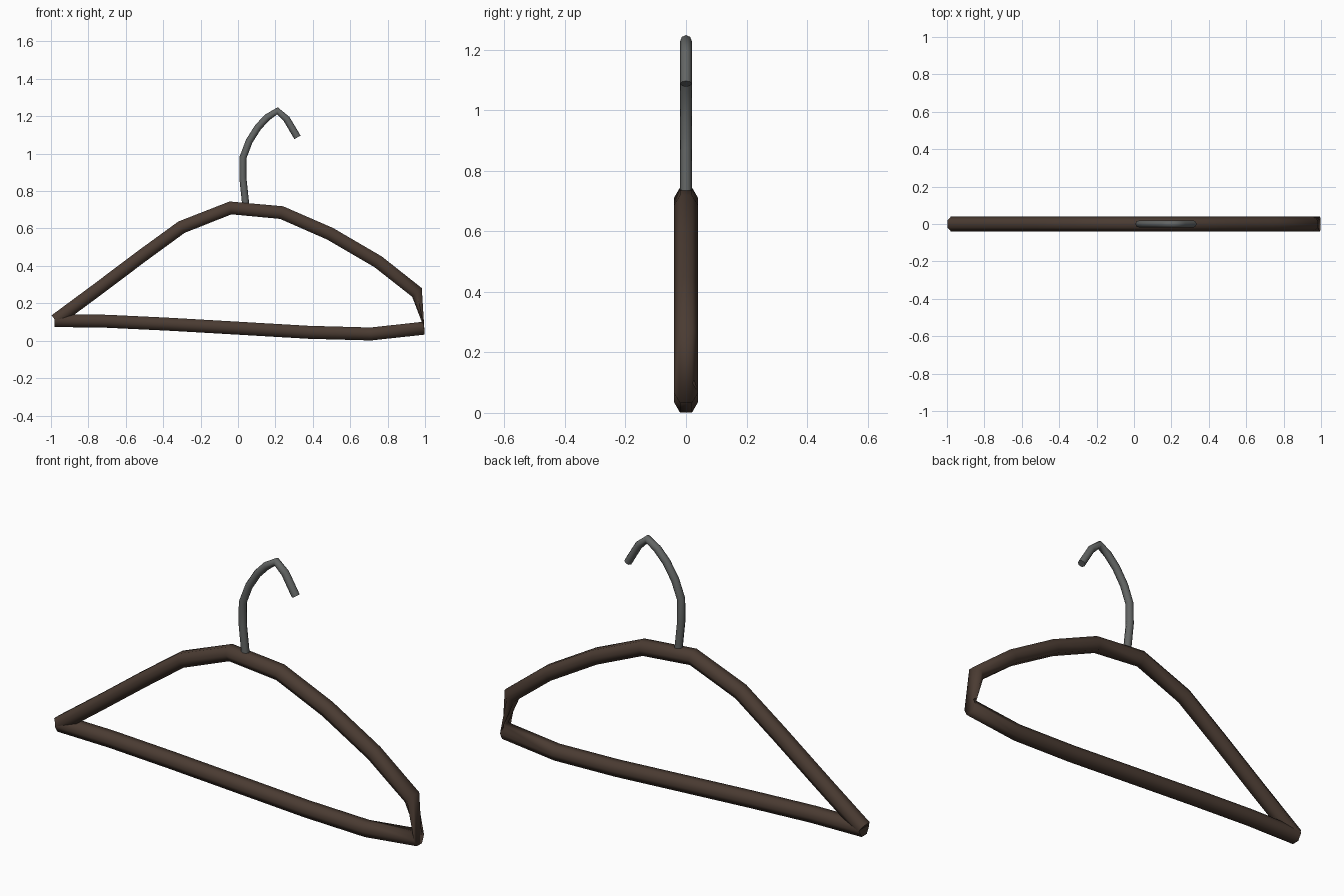
import bpy, bmesh, math
from mathutils import Vector

if "Cube" in bpy.data.objects:
    bpy.data.objects.remove(bpy.data.objects["Cube"])


def material(name, rgb):
    m = bpy.data.materials.new(name)
    m.diffuse_color = (*rgb, 1)
    m.use_nodes = True
    m.node_tree.nodes["Principled BSDF"].inputs["Base Color"].default_value = m.diffuse_color
    return m


def tube(name, path, radius, sides, mat, outward={}):
    """Sweep a polygon along an (x, z) path; outward overrides ring directions."""
    pts = [Vector((x, 0, z)) for x, z in path]
    bm = bmesh.new()
    rings = []
    for i, p in enumerate(pts):
        into = (p - pts[max(i - 1, 0)]).normalized()
        out = (pts[min(i + 1, len(pts) - 1)] - p).normalized()
        t = (into + out).normalized()
        up = Vector((-t.z, 0, t.x))
        if i in outward:
            up = Vector((outward[i][0], 0, outward[i][1])).normalized()
        ring = []
        for k in range(sides):
            a = 2 * math.pi * k / sides
            ring.append(bm.verts.new(p + radius * (math.cos(a) * Vector((0, 1, 0)) + math.sin(a) * up)))
        rings.append(ring)
    for a, b in zip(rings, rings[1:]):
        for k in range(sides):
            n = (k + 1) % sides
            bm.faces.new((a[k], a[n], b[n], b[k])).smooth = True
    # flat end caps
    bm.faces.new(rings[0])
    bm.faces.new(rings[-1])
    bmesh.ops.recalc_face_normals(bm, faces=bm.faces)
    me = bpy.data.meshes.new(name)
    bm.to_mesh(me)
    bm.free()
    me.materials.append(mat)
    ob = bpy.data.objects.new(name, me)
    bpy.context.collection.objects.link(ob)
    return ob


wood = material("dark_brown", (0.069, 0.044, 0.032))
metal = material("steel_grey", (0.125, 0.132, 0.129))

# Hanger frame: shoulders left to right, right corner, then bottom bar back to the left
frame = [(-0.976, 0.108), (-0.75, 0.275), (-0.515, 0.452), (-0.302, 0.607),
         (-0.04, 0.710), (0.233, 0.685), (0.492, 0.572), (0.749, 0.422),
         (0.957, 0.258), (0.995, 0.067), (0.71, 0.036), (0.377, 0.045),
         (0.0, 0.067), (-0.366, 0.088), (-0.70, 0.104), (-0.98, 0.108)]
tube("hanger_frame", frame, 0.04, 6, wood,
     {0: (-0.6, 0.8), 8: (0.74, 0.67), 9: (0.09, -1), 15: (0, -1)})

# Metal hook
hook = [(0.042, 0.69), (0.040, 0.74), (0.026, 0.87), (0.027, 0.98),
        (0.060, 1.067), (0.108, 1.143), (0.158, 1.195), (0.211, 1.229),
        (0.260, 1.185), (0.318, 1.087)]
tube("hook", hook, 0.019, 8, metal)
